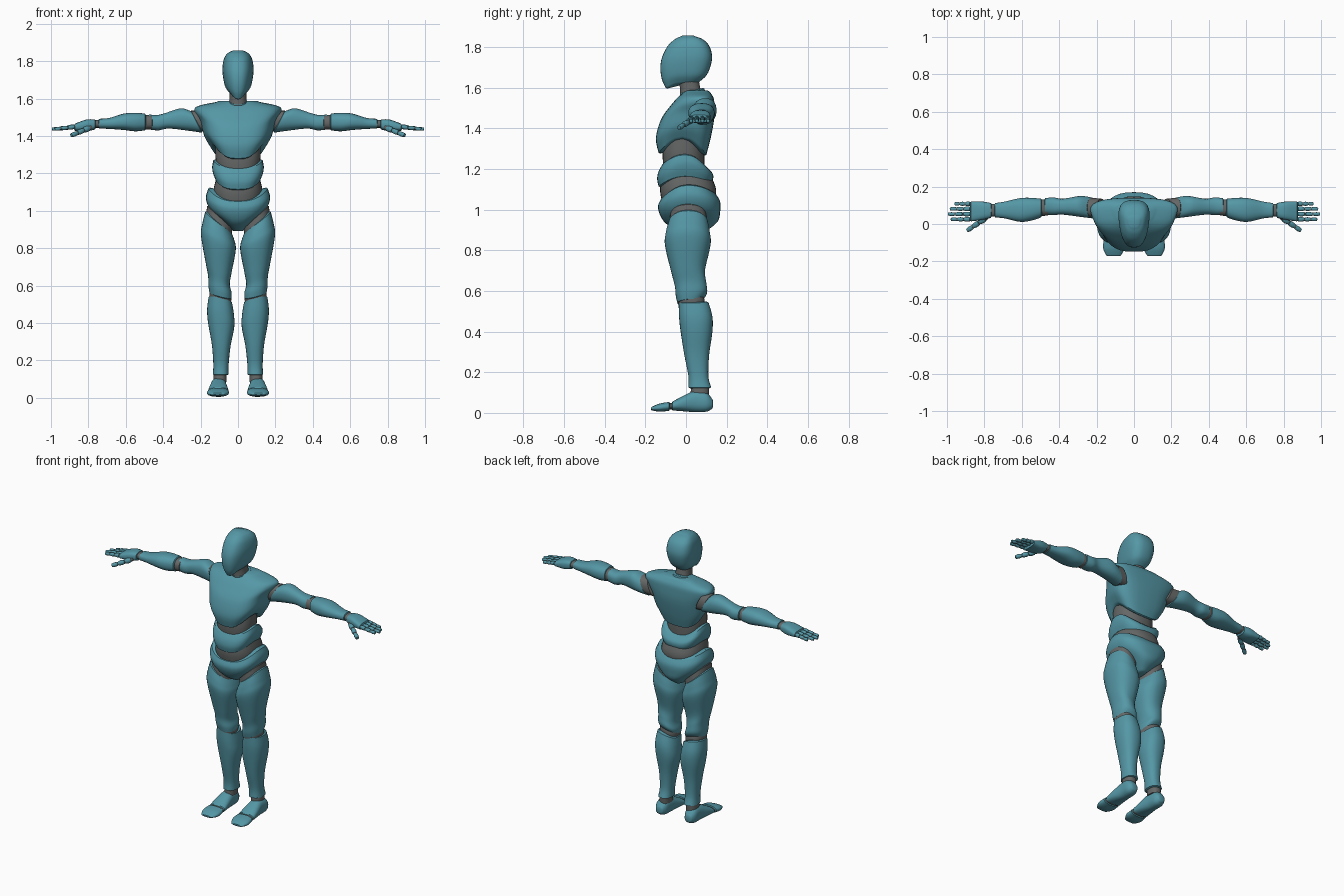
import bpy, bmesh
from math import sin, cos, pi, copysign, radians
from mathutils import Vector, Matrix

default = bpy.data.objects.get("Cube")
if default:
    bpy.data.objects.remove(default)


def make_material(name, colour):
    mat = bpy.data.materials.new(name)
    mat.use_nodes = True
    mat.diffuse_color = (*colour, 1)
    mat.node_tree.nodes["Principled BSDF"].inputs["Base Color"].default_value = (*colour, 1)
    return mat


shell = make_material("teal shell", (.09, .31, .38))
rubber = make_material("grey joint", (.13, .135, .135))

# How (along, u, v) maps to x, y, z for each loft direction
AXES = {
    "x": lambda t, u, v: Vector((t, v, u)),
    "y": lambda t, u, v: Vector((u, t, v)),
    "z": lambda t, u, v: Vector((u, v, t)),
}


def spline(rings, steps):
    """Pass a smooth curve through the ring values."""
    result = []
    for i in range(len(rings) - 1):
        a = rings[max(i - 1, 0)]
        b, c = rings[i], rings[i + 1]
        d = rings[min(i + 2, len(rings) - 1)]
        for k in range(steps):
            s = k / steps
            result.append([
                q + s * ((r - p) + s * ((2 * p - 5 * q + 4 * r - w) + s * (3 * (q - r) + w - p))) / 2
                for p, q, r, w in zip(a, b, c, d)])
    result.append(list(rings[-1]))
    return result


def loft(name, rings, mat=shell, axis="z", start=(0, 0, 0), end=(0, 0, 0),
         taper=0, power=.85, sides=32, steps=5, rim=.008, side=1, matrix=None):
    """Skin rings of (along, u low, u high, v low, v high).
    start and end bend the two rims: (tilt along u, dip at low v, dip at high v)."""
    path = spline(rings, steps)
    first, last = path[0][0], path[-1][0]
    step = copysign(rim, last - first)

    def shrunk(ring, offset):
        t, a, b, c, d = ring
        du, dv = min(rim, (b - a) / 4), min(rim, (d - c) / 4)
        return [t + offset, a + du, b - du, c + dv, d - dv]

    path = [shrunk(path[0], -step / 2)] + path + [shrunk(path[-1], step / 2)]
    bm = bmesh.new()
    loops = []
    for t, a, b, c, d in path:
        f = min(max((t - first) / (last - first), 0), 1)
        tilt, low, high = [p + (q - p) * f for p, q in zip(start, end)]
        loop = []
        for k in range(sides):
            angle = 2 * pi * k / sides
            cu = copysign(abs(cos(angle)) ** power, cos(angle))
            sv = copysign(abs(sin(angle)) ** power, sin(angle))
            u = (a + b) / 2 + (b - a) / 2 * cu * (1 + taper * sv)
            v = (c + d) / 2 + (d - c) / 2 * sv
            bend = tilt * cu + (high if sv > 0 else low) * sv * sv
            point = AXES[axis](t + bend, u, v)
            if matrix:
                point = matrix @ point
            point.x *= side
            loop.append(bm.verts.new(point))
        loops.append(loop)
    for p, q in zip(loops, loops[1:]):
        for k in range(sides):
            j = (k + 1) % sides
            bm.faces.new((p[k], p[j], q[j], q[k]))
    for loop in (loops[0], loops[-1]):
        middle = bm.verts.new(sum((v.co for v in loop), Vector()) / sides)
        for k in range(sides):
            bm.faces.new((loop[k], loop[(k + 1) % sides], middle))
    bmesh.ops.recalc_face_normals(bm, faces=bm.faces)
    mesh = bpy.data.meshes.new(name)
    bm.to_mesh(mesh)
    bm.free()
    mesh.materials.append(mat)
    mesh.polygons.foreach_set("use_smooth", [True] * len(mesh.polygons))
    mesh.set_sharp_from_angle(angle=radians(35))
    obj = bpy.data.objects.new(name, mesh)
    bpy.context.scene.collection.objects.link(obj)
    return obj


def body(name, rings, mat=shell, **options):
    """Symmetric torso part from rings of (z, half width, front, back)."""
    return loft(name, [(z, -w, w, f, b) for z, w, f, b in rings], mat, **options)


def pair(name, rings, mat=shell, **options):
    for word, side in (("left", 1), ("right", -1)):
        loft(word + "_" + name, rings, mat, side=side, **options)


def digit(name, base, tip, radius, pieces):
    """Finger of short segments with a grey core."""
    base, tip = Vector(base), Vector(tip)
    span = tip - base
    matrix = Matrix.Translation(base) @ span.to_track_quat("X", "Z").to_matrix().to_4x4()

    def tube(label, profile, mat):
        pair(label, [(t, -r, r, -r, r) for t, r in profile], mat, axis="x",
             matrix=matrix, sides=12, steps=3, rim=.003)

    size = span.length / pieces
    tube(name + "_core", [(-size / 4, radius * .7), (span.length - size / 2, radius * .6)], rubber)
    for i in range(pieces):
        r = radius * (1 - i * .1)
        a = i * size
        tube(f"{name}_segment_{i + 1}",
             [(a + .003, r * .85), (a + size / 2, r), (a + size - .003, r * .8)], shell)


# Head and neck
body("head", [(1.625, .04, -.10, .06), (1.66, .064, -.118, .10), (1.71, .076, -.126, .122),
              (1.76, .08, -.118, .128), (1.81, .073, -.09, .112), (1.84, .056, -.055, .08),
              (1.853, .035, -.025, .045)], start=(0, -.025, 0), taper=.2, power=.75)
body("neck", [(1.55, .052, -.03, .085), (1.6, .046, -.03, .07), (1.66, .045, -.04, .06)], rubber)
body("collar", [(1.56, .062, -.025, .1), (1.585, .055, -.03, .09)], start=(0, -.015, .01),
     end=(0, -.015, .01))

# Torso
body("chest", [(1.355, .135, -.135, .10), (1.41, .172, -.148, .12), (1.48, .193, -.122, .138),
               (1.53, .222, -.075, .14), (1.56, .208, -.04, .135), (1.582, .11, -.005, .115)],
     start=(0, -.075, -.085), taper=.18, power=.7)
body("upper_waist", [(1.2, .11, -.11, .09), (1.28, .12, -.115, .09), (1.38, .12, -.1, .08)], rubber)
body("abdomen", [(1.165, .12, -.135, .125), (1.2, .133, -.142, .134), (1.235, .138, -.135, .13),
                 (1.27, .132, -.115, .105)], start=(0, -.05, -.035), end=(0, -.045, -.065), power=.75)
body("lower_waist", [(1.02, .12, -.115, .135), (1.1, .132, -.128, .148), (1.18, .115, -.12, .115)], rubber)
body("pelvis", [(.895, .03, -.04, .1), (.95, .085, -.1, .155), (1.01, .15, -.128, .168),
                (1.07, .172, -.138, .168), (1.12, .158, -.125, .145)],
     end=(0, -.07, -.04), power=.8)

# Legs
pair("hip_joint", [(.925, .035, .17, -.08, .105), (.965, .03, .165, -.078, .1)], rubber,
     start=(.06, 0, 0), end=(.06, 0, 0))
pair("thigh", [(.945, .04, .175, -.085, .108), (.89, .02, .19, -.1, .118),
               (.83, .012, .198, -.103, .121), (.7, .034, .174, -.072, .094),
               (.63, .044, .16, -.055, .1), (.58, .034, .158, -.05, .104),
               (.545, .035, .152, -.042, .085)],
     start=(.05, -.01, -.01), end=(.015, -.005, .015))
pair("knee_joint", [(.58, .04, .148, -.034, .085), (.545, .035, .152, -.038, .092),
                    (.51, .04, .15, -.03, .085)], rubber, start=(.01, 0, 0), end=(.015, 0, 0))
pair("shin", [(.525, .032, .157, -.036, .112), (.46, .022, .165, -.034, .13),
              (.39, .02, .16, -.026, .13), (.28, .04, .14, -.008, .114), (.18, .05, .132, .012, .11),
              (.125, .05, .135, .012, .124)], start=(.015, .01, .015))
pair("ankle_joint", [(.135, .06, .13, .025, .115), (.085, .062, .132, .022, .112)], rubber)
pair("foot", [(.128, .08, .13, .02, .07), (.1, .066, .144, .006, .1), (.045, .062, .146, .004, .108),
              (-.015, .055, .155, .008, .083), (-.066, .05, .16, .012, .056)], axis="y")
pair("toe_joint", [(-.055, .056, .154, .016, .052), (-.1, .056, .156, .016, .045)], rubber, axis="y")
pair("toes", [(-.083, .05, .162, .01, .054), (-.13, .05, .165, .006, .046),
              (-.168, .07, .148, .012, .03)], axis="y")

# Arms
pair("shoulder_joint", [(.175, 1.42, 1.535, .03, .135), (.225, 1.425, 1.535, .035, .14)], rubber,
     axis="x", start=(.025, 0, 0), end=(.025, 0, 0))
pair("upper_arm", [(.222, 1.418, 1.532, .03, .14), (.285, 1.428, 1.548, .038, .15),
                   (.38, 1.44, 1.522, .05, .135), (.43, 1.43, 1.512, .048, .142),
                   (.475, 1.435, 1.515, .05, .138)], axis="x", start=(.028, 0, 0))
pair("elbow_joint", [(.46, 1.435, 1.51, .045, .132), (.515, 1.435, 1.515, .042, .132)], rubber, axis="x")
pair("forearm", [(.497, 1.43, 1.52, .035, .135), (.55, 1.425, 1.524, .018, .14),
                 (.61, 1.432, 1.52, .012, .138), (.69, 1.438, 1.496, .03, .12),
                 (.742, 1.44, 1.492, .035, .112)], axis="x")
pair("wrist_joint", [(.73, 1.444, 1.488, .04, .108), (.78, 1.444, 1.483, .04, .108)], rubber, axis="x")

# Hands
pair("palm", [(.765, 1.435, 1.488, .033, .112), (.81, 1.425, 1.488, .022, .12),
              (.872, 1.428, 1.466, .014, .12)], axis="x", power=.7)
for finger, y, tip in (("index_finger", .025, .985), ("middle_finger", .053, 1),
                       ("ring_finger", .081, .99), ("little_finger", .108, .965)):
    digit(finger, (.874, y, 1.45), (tip - .004, y, 1.436), .0125, 3)
digit("thumb", (.795, .03, 1.443), (.893, -.036, 1.402), .016, 3)
